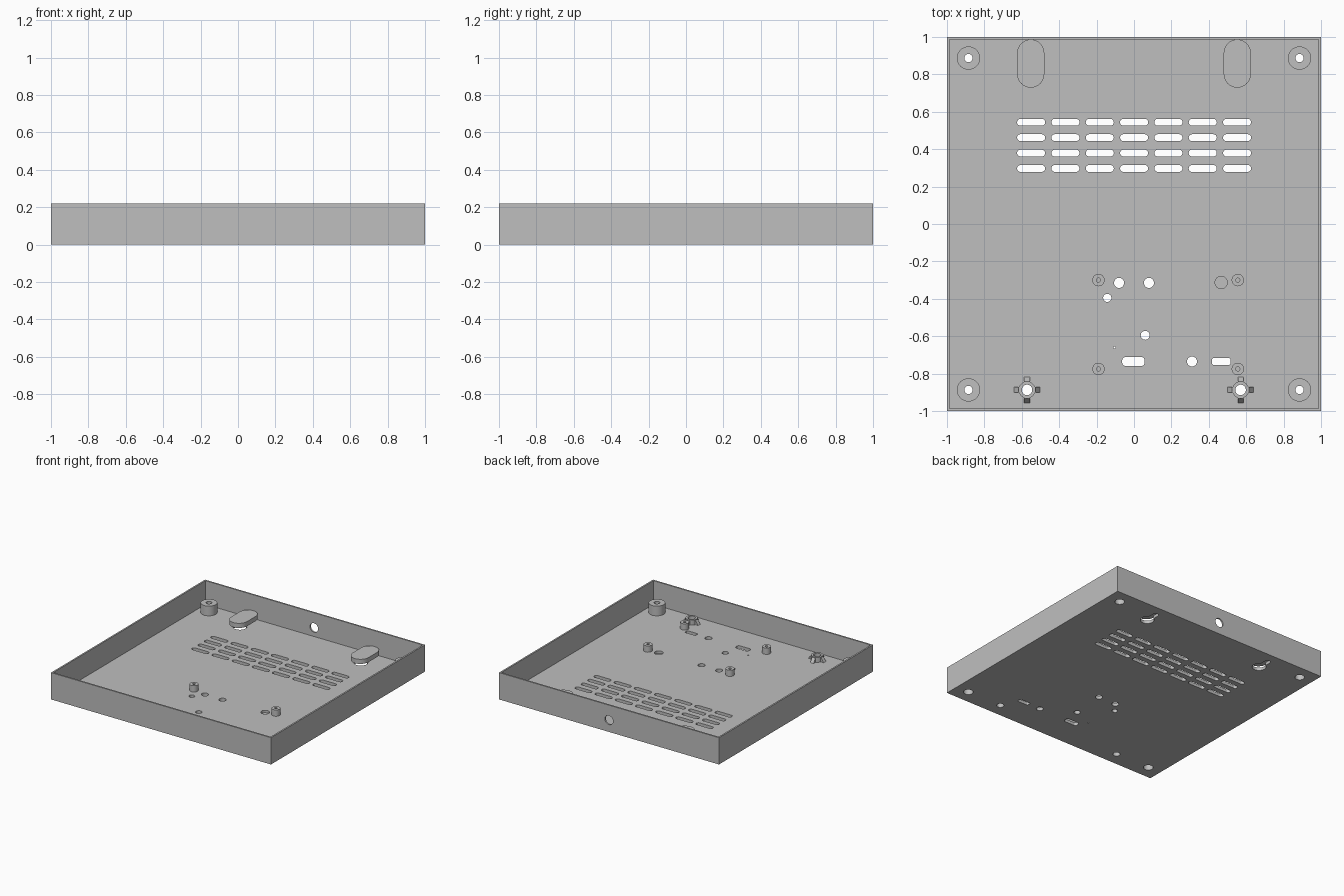
import bpy, bmesh, math

if "Cube" in bpy.data.objects:
    bpy.data.objects.remove(bpy.data.objects["Cube"])

FLOOR, HEIGHT, WALL = 0.025, 0.22, 0.013

grey = bpy.data.materials.new("plain_grey")
grey.diffuse_color = (0.52, 0.52, 0.52, 1)
grey.use_nodes = True
grey.node_tree.nodes["Principled BSDF"].inputs["Base Color"].default_value = grey.diffuse_color


def finish(name, bm, smooth=True):
    bmesh.ops.recalc_face_normals(bm, faces=bm.faces)
    me = bpy.data.meshes.new(name)
    bm.to_mesh(me)
    bm.free()
    ob = bpy.data.objects.new(name, me)
    bpy.context.collection.objects.link(ob)
    me.materials.append(grey)
    if smooth:
        bpy.ops.object.select_all(action='DESELECT')
        ob.select_set(True)
        bpy.context.view_layer.objects.active = ob
        bpy.ops.object.shade_smooth_by_angle(angle=math.radians(30))
    return ob


def arc(x, y, r, a0, a1, n):
    return [(x + r * math.cos(math.radians(a0 + (a1 - a0) * i / n)),
             y + r * math.sin(math.radians(a0 + (a1 - a0) * i / n))) for i in range(n + 1)]


def circle(x, y, r, n=32):
    return arc(x, y, r, 0, 360, n)[:-1]


def slot(x, y, w, h, r=None):
    # rounded rectangle; full radius gives a stadium
    r = r or min(w, h) / 2 - 0.0001
    a, b = w / 2 - r, h / 2 - r
    return (arc(x + a, y + b, r, 0, 90, 6) + arc(x - a, y + b, r, 90, 180, 6)
            + arc(x - a, y - b, r, 180, 270, 6) + arc(x + a, y - b, r, 270, 360, 6))


def keyhole(x, y0, y1, r, w):
    t = math.degrees(math.asin(w / r))
    return arc(x, y0, r, 90 + t, 450 - t, 28) + arc(x, y1, w, 0, 180, 12)


def prism(bm, pts, z0, z1):
    lo = [bm.verts.new((x, y, z0)) for x, y in pts]
    hi = [bm.verts.new((x, y, z1)) for x, y in pts]
    bm.faces.new(lo[::-1])
    bm.faces.new(hi)
    for i in range(len(pts)):
        j = (i + 1) % len(pts)
        bm.faces.new((lo[i], lo[j], hi[j], hi[i]))


def lathe(bm, x, y, profile, n=32):
    # closed (radius, z) profile turned about a vertical axis
    rings = [[bm.verts.new((px, py, z)) for px, py in circle(x, y, r, n)] for r, z in profile]
    for k in range(len(rings)):
        a, b = rings[k], rings[(k + 1) % len(rings)]
        for i in range(n):
            j = (i + 1) % n
            bm.faces.new((a[i], a[j], b[j], b[i]))


def rect(a):
    return [(-a, -a), (a, -a), (a, a), (-a, a)]


corners = [(sx * 0.885, sy * 0.887) for sx in (-1, 1) for sy in (-1, 1)]
standoffs = [(x, y) for x in (-0.19, 0.555) for y in (-0.30, -0.775)]
guides = [(-0.572, -0.887), (0.57, -0.887)]

# open tray
bm = bmesh.new()
prism(bm, rect(1), 0, HEIGHT)
tray = finish("tray", bm, smooth=False)

# cavity cutter
cavity = bmesh.new()
prism(cavity, rect(1 - WALL), FLOOR, HEIGHT + 0.1)

# floor cutouts: vents, keyholes, bores and port openings
holes = bmesh.new()
outlines = [slot(-0.55 + 0.1835 * c, 0.297 + 0.0823 * r, 0.15, 0.037)
            for c in range(7) for r in range(4)]
outlines += [keyhole(s * 0.55, 0.81, 0.91, 0.052, 0.022) for s in (-1, 1)]
outlines += [circle(x, y, 0.037) for x, y in corners]
outlines += [circle(x, y, 0.028) for x, y in guides]
outlines += [circle(*c, 24) for c in (
    (-0.08, -0.315, 0.027), (0.08, -0.315, 0.027), (-0.143, -0.395, 0.022),
    (0.06, -0.595, 0.024), (-0.105, -0.66, 0.006), (0.31, -0.735, 0.027))]
outlines += [slot(-0.003, -0.735, 0.12, 0.048, 0.018), slot(0.466, -0.735, 0.098, 0.036, 0.008)]
for o in outlines:
    prism(holes, o, -0.05, FLOOR + 0.03)
# blind sensor recess
prism(holes, circle(0.466, -0.313, 0.033), 0.005, FLOOR + 0.03)

# cable hole through the back wall
cable = bmesh.new()
pts = circle(0, 0.097, 0.037)
prism(cable, pts, 0.95, 1.05)
for v in cable.verts:
    v.co = (v.co.x, v.co.z, v.co.y)

for name, b in (("cavity_cutter", cavity), ("floor_hole_cutter", holes), ("cable_hole_cutter", cable)):
    cutter = finish(name, b, smooth=False)
    cutter.hide_render = True
    cutter.display_type = 'WIRE'
    mod = tray.modifiers.new(name, 'BOOLEAN')
    mod.operation = 'DIFFERENCE'
    mod.solver = 'EXACT'
    mod.object = cutter

# apply the cuts, then drop the cutters
dg = bpy.context.evaluated_depsgraph_get()
cut = bpy.data.meshes.new_from_object(tray.evaluated_get(dg))
tray.modifiers.clear()
tray.data = cut
for ob in list(bpy.data.objects):
    if ob.name.endswith("_cutter"):
        bpy.data.objects.remove(ob)

# counterbored corner posts
bm = bmesh.new()
for x, y in corners:
    lathe(bm, x, y, [(0.062, FLOOR), (0.062, 0.105), (0.022, 0.105),
                     (0.022, 0.08), (0.037, 0.08), (0.037, FLOOR)])
finish("corner_posts", bm)

# board standoffs with blind screw holes
bm = bmesh.new()
for x, y in standoffs:
    lathe(bm, x, y, [(0.033, FLOOR), (0.033, 0.077), (0.011, 0.077), (0.011, FLOOR)], 24)
finish("board_standoffs", bm)

# button guides with four sloped ribs each
bm = bmesh.new()
for x, y in guides:
    lathe(bm, x, y, [(0.045, FLOOR), (0.045, 0.066), (0.028, 0.066), (0.028, FLOOR)])
finish("button_guides", bm)
bm = bmesh.new()
for x, y in guides:
    for k in range(4):
        c, s = math.cos(k * math.pi / 2), math.sin(k * math.pi / 2)
        sides = []
        for w in (-0.015, 0.015):
            sides.append([bm.verts.new((x + r * c - w * s, y + r * s + w * c, z))
                          for r, z in ((0.04, FLOOR), (0.07, FLOOR), (0.045, 0.06), (0.04, 0.06))])
        a, b = sides
        bm.faces.new(a)
        bm.faces.new(b[::-1])
        for i in range(4):
            j = (i + 1) % 4
            bm.faces.new((a[i], b[i], b[j], a[j]))
finish("guide_ribs", bm, smooth=False)

# raised covers over the hanging keyholes
bm = bmesh.new()
for sx in (-1, 1):
    prism(bm, slot(sx * 0.552, 0.858, 0.145, 0.258), 0.052, 0.09)
finish("keyhole_covers", bm)
